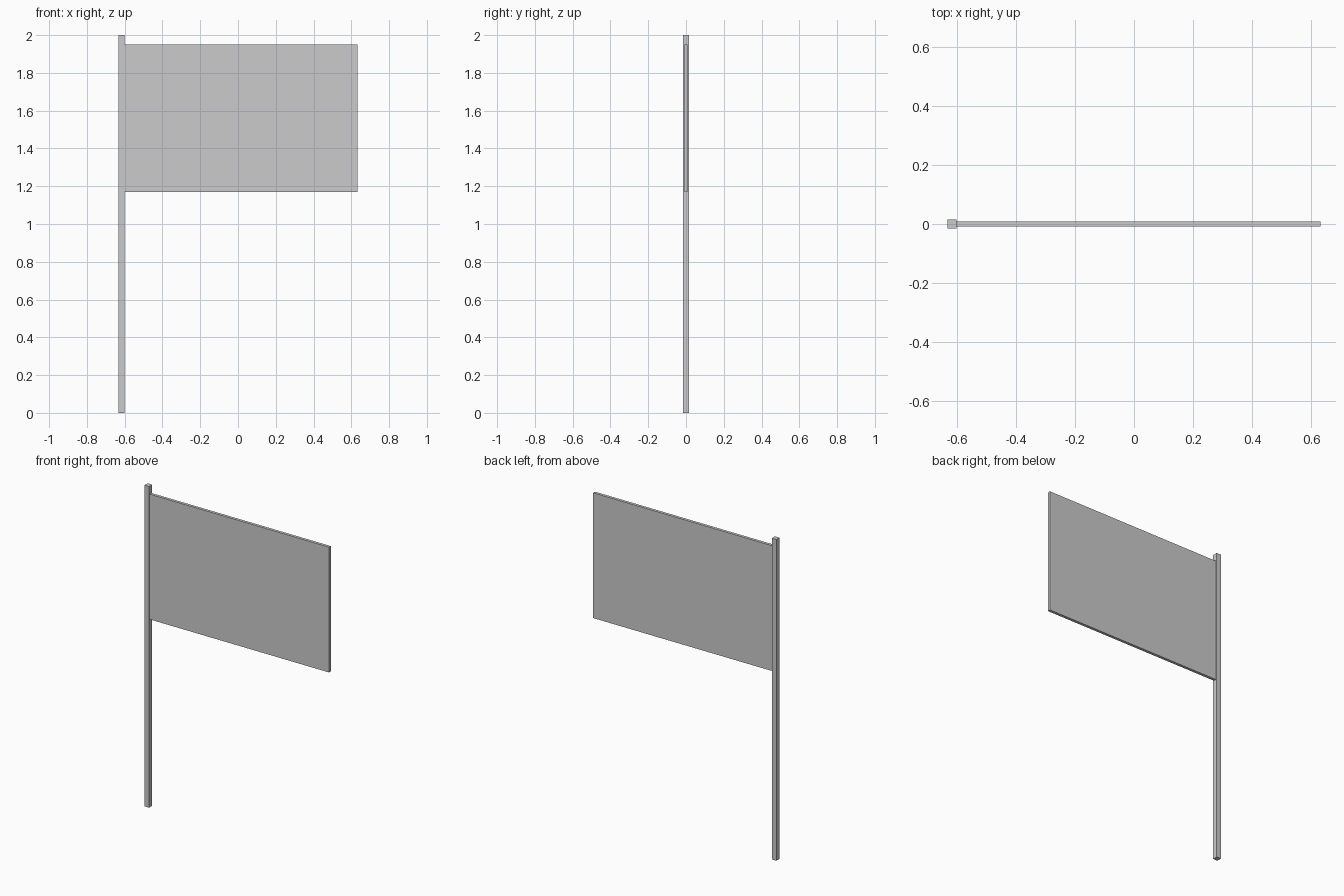
import bpy

if "Cube" in bpy.data.objects:
    bpy.data.objects.remove(bpy.data.objects["Cube"])


def box(name, x0, x1, y0, y1, z0, z1):
    """Add a flat-sided box spanning the given limits."""
    bpy.ops.mesh.primitive_cube_add(
        size=1, location=((x0 + x1) / 2, (y0 + y1) / 2, (z0 + z1) / 2))
    obj = bpy.context.object
    obj.name = name
    obj.scale = (x1 - x0, y1 - y0, z1 - z0)
    bpy.ops.object.transform_apply(location=False, rotation=False, scale=True)
    return obj


# Square upright pole
box("pole", -0.633, -0.602, -0.0155, 0.0155, 0, 2)

# Thin flag panel fixed to the pole's side
box("flag_panel", -0.602, 0.633, -0.009, 0.009, 1.17, 1.95)
